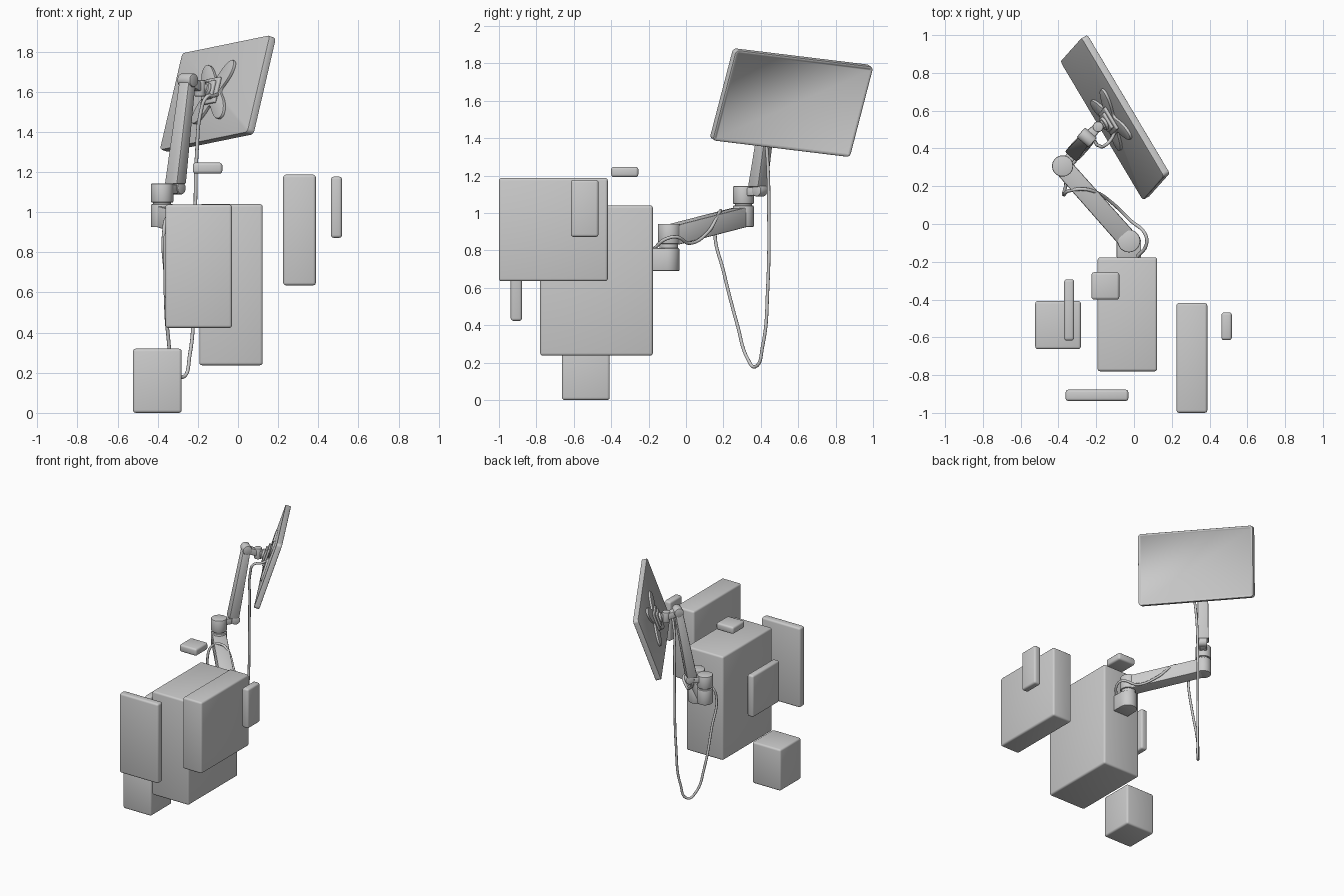
import bpy, bmesh
from math import sin, cos, pi, radians
from mathutils import Vector, Matrix

if "Cube" in bpy.data.objects:
    bpy.data.objects.remove(bpy.data.objects["Cube"])


def finish(name, bm, matrix=None, bevel=0.0, segs=3):
    """Bevel sharp edges, place the mesh and smooth it by angle."""
    bmesh.ops.recalc_face_normals(bm, faces=bm.faces)
    if bevel:
        edges = [e for e in bm.edges if e.calc_face_angle(0) > radians(35)]
        bmesh.ops.bevel(bm, geom=edges, offset=bevel, segments=segs,
                        profile=0.5, affect='EDGES', clamp_overlap=True)
    if matrix:
        bm.transform(matrix)
    me = bpy.data.meshes.new(name)
    bm.to_mesh(me)
    bm.free()
    ob = bpy.data.objects.new(name, me)
    bpy.context.collection.objects.link(ob)
    bpy.ops.object.select_all(action='DESELECT')
    ob.select_set(True)
    bpy.context.view_layer.objects.active = ob
    bpy.ops.object.shade_smooth_by_angle(angle=radians(35))
    return ob


def prism(name, pts, z0, z1, matrix=None, bevel=0.0):
    bm = bmesh.new()
    f = bm.faces.new([bm.verts.new((x, y, z0)) for x, y in pts])
    r = bmesh.ops.extrude_face_region(bm, geom=[f])
    for v in r['geom']:
        if isinstance(v, bmesh.types.BMVert):
            v.co.z = z1
    return finish(name, bm, matrix, bevel, 2)


def box(name, size, matrix, bevel=0.012):
    bm = bmesh.new()
    bmesh.ops.create_cube(bm, size=1)
    bmesh.ops.scale(bm, vec=size, verts=bm.verts)
    return finish(name, bm, matrix, bevel)


def rod(name, a, b, r, bevel=0.006):
    """Cylinder between two points."""
    a, b = Vector(a), Vector(b)
    circle = [(r * cos(i * pi / 20), r * sin(i * pi / 20)) for i in range(40)]
    rot = (b - a).to_track_quat('Z', 'Y').to_matrix().to_4x4()
    return prism(name, circle, 0, (b - a).length, Matrix.Translation(a) @ rot, bevel)


def beam(name, a, b, side, up, sa, sb, bevel=0.008):
    """Tapered beam from a to b; sa and sb are (side, up) widths at the ends."""
    bm = bmesh.new()
    rings = []
    for p, (w, h) in ((a, sa), (b, sb)):
        rings.append([bm.verts.new(Vector(p) + side * (w / 2 * i) + up * (h / 2 * j))
                      for i, j in ((-1, -1), (1, -1), (1, 1), (-1, 1))])
    lo, hi = rings
    bm.faces.new(lo)
    bm.faces.new(hi)
    for i in range(4):
        k = (i + 1) % 4
        bm.faces.new((lo[i], lo[k], hi[k], hi[i]))
    return finish(name, bm, None, bevel, 2)


# Loose rounded boxes: (name, x range, y range, z range)
for name, x, y, z in (
        ("main_cabinet", (-.193, .123), (-.78, -.177), (.237, 1.04)),
        ("side_cabinet", (.225, .388), (-1.0, -.418), (.635, 1.187)),
        ("right_thin_panel", (.463, .518), (-.615, -.468), (.872, 1.177)),
        ("floor_box", (-.523, -.281), (-.663, -.408), (0, .32)),
        ("top_box", (-.225, -.078), (-.4, -.255), (1.192, 1.247)),
        ("left_thin_panel", (-.37, -.317), (-.617, -.293), (.573, .895)),
        ("front_panel", (-.362, -.03), (-.937, -.877), (.423, 1.038))):
    c = [sum(r) / 2 for r in (x, y, z)]
    box(name, [r[1] - r[0] for r in (x, y, z)], Matrix.Translation(c), 0.014)

# Wall mount with a rounded nose, and its collar
Z = Vector((0, 0, 1))
mount = [(-.092, -.18), (.038, -.18)]
mount += [(-.027 + .065 * cos(i * pi / 20), -.1 + .065 * sin(i * pi / 20)) for i in range(21)]
prism("wall_mount", mount, .69, .812, None, .006)
rod("mount_collar", (-.027, -.092, .80), (-.027, -.092, .85), .05)

# Lower arm: rising beam between two vertical hubs
along = Vector((-.349, .40, 0)).normalized()
across = along.cross(Z)
rod("lower_arm_hub", (-.027, -.09, .835), (-.027, -.09, .942), .06)
rod("elbow_hub", (-.378, .307, .925), (-.378, .307, 1.04), .056)
beam("lower_arm", (-.04, -.075, .883), (-.375, .302, .98), across, Z, (.105, .108), (.1, .108))
rod("elbow_cap", (-.378, .307, 1.048), (-.378, .307, 1.143), .056)
rod("elbow_pin", (-.378, .307, 1.03), (-.378, .307, 1.06), .045, 0)

# Upper arm: tapered steep beam with hinge barrels
d = Vector((.65, .76, 0)).normalized()
s = d.cross(Z)
foot, head = Vector((-.312, .383, 1.14)), Vector((-.25, .458, 1.665))
beam("elbow_bracket", (-.378, .307, 1.112), foot - Z * .025, s, Z, (.06, .05), (.045, .045))
p = foot + d * .015 - Z * .02
rod("lower_hinge", p - s * .03, p + s * .03, .032)
beam("upper_arm", foot, head, s, d, (.082, .074), (.066, .056))
p = head - Z * .008
rod("upper_hinge", p - s * .042, p + s * .042, .034)

# Tilted screen frame: u along width, v up, n towards the arm
u = Vector((.508, -.854, .104)).normalized()
v = Vector((.222, .241, .945))
v = (v - u * v.dot(u)).normalized()
n = u.cross(v)
centre = Vector((-.1, .564, 1.59))


def on_screen(depth):
    m = Matrix((u, v, n)).transposed().to_4x4()
    m.translation = centre + n * depth
    return m


# Screen body: rounded outline with an inset display on the far side
W, H, R = .86, .512, .022
outline = []
for q, (i, j) in enumerate(((1, 1), (-1, 1), (-1, -1), (1, -1))):
    for k in range(7):
        t = q * pi / 2 + k * pi / 12
        outline.append((i * (W / 2 - R) + R * cos(t), j * (H / 2 - R) + R * sin(t)))
body = prism("screen_body", outline, -.02, .02, on_screen(0), .005)
bm = bmesh.new()
bm.from_mesh(body.data)
far = max(bm.faces, key=lambda f: f.calc_area() if f.normal.dot(n) < -.9 else 0)
bmesh.ops.inset_region(bm, faces=[far], thickness=.01)
bmesh.ops.inset_region(bm, faces=[far], thickness=.001, depth=-.002)
bm.to_mesh(body.data)
bm.free()

# Cross-shaped bracket and stacked plates on the back
cross = []
for i in range(80):
    t = 2 * pi * i / 80
    r = .075 + .13 * abs(sin(2 * t)) ** 2.5
    cross.append((r * cos(t), r * sin(t)))
prism("cross_bracket", cross, .018, .034, on_screen(0), .003)
box("back_plate", (.135, .135, .016), on_screen(.042), .005)
box("tilt_plate", (.095, .095, .016), on_screen(.056), .005)
rod("tilt_ring", centre + n * .06, centre + n * .08, .036)

# Neck: pivot between upper arm and screen
pivot = centre + n * .108 + Vector((0, 0, -.005))
rod("neck_pivot", pivot - Z * .042, pivot + Z * .04, .028)
beam("neck_link", head - Z * .012, pivot, s, Z, (.062, .058), (.045, .05))
side = n.cross(Z).normalized()
beam("neck_block", pivot, centre + n * .07, side, Z, (.04, .05), (.045, .055))

# Cable: along the lower arm, down in a long loop, up to the screen
path = [(.02, -.17, .81), (.065, -.11, .86), (.06, -.055, .872), (-.02, .02, .838),
        (-.12, .115, .895), (-.21, .172, .99), (-.275, .185, 1.012), (-.345, .175, .985),
        (-.37, .155, .89), (-.362, .2, .69), (-.35, .275, .4), (-.315, .33, .22),
        (-.275, .37, .178), (-.24, .41, .29), (-.22, .437, .6), (-.213, .443, 1.0),
        (-.205, .435, 1.3), (-.185, .415, 1.5), (-.155, .415, 1.575), (-.12, .45, 1.58),
        tuple(centre + n * .03 + u * .06 - v * .02)]
cu = bpy.data.curves.new("cable", 'CURVE')
cu.dimensions = '3D'
cu.bevel_depth, cu.bevel_resolution, cu.resolution_u = .009, 3, 8
cu.use_fill_caps = True
sp = cu.splines.new('BEZIER')
sp.bezier_points.add(len(path) - 1)
for bp, co in zip(sp.bezier_points, path):
    bp.co = co
    bp.handle_left_type = bp.handle_right_type = 'AUTO'
bpy.context.collection.objects.link(bpy.data.objects.new("cable", cu))
